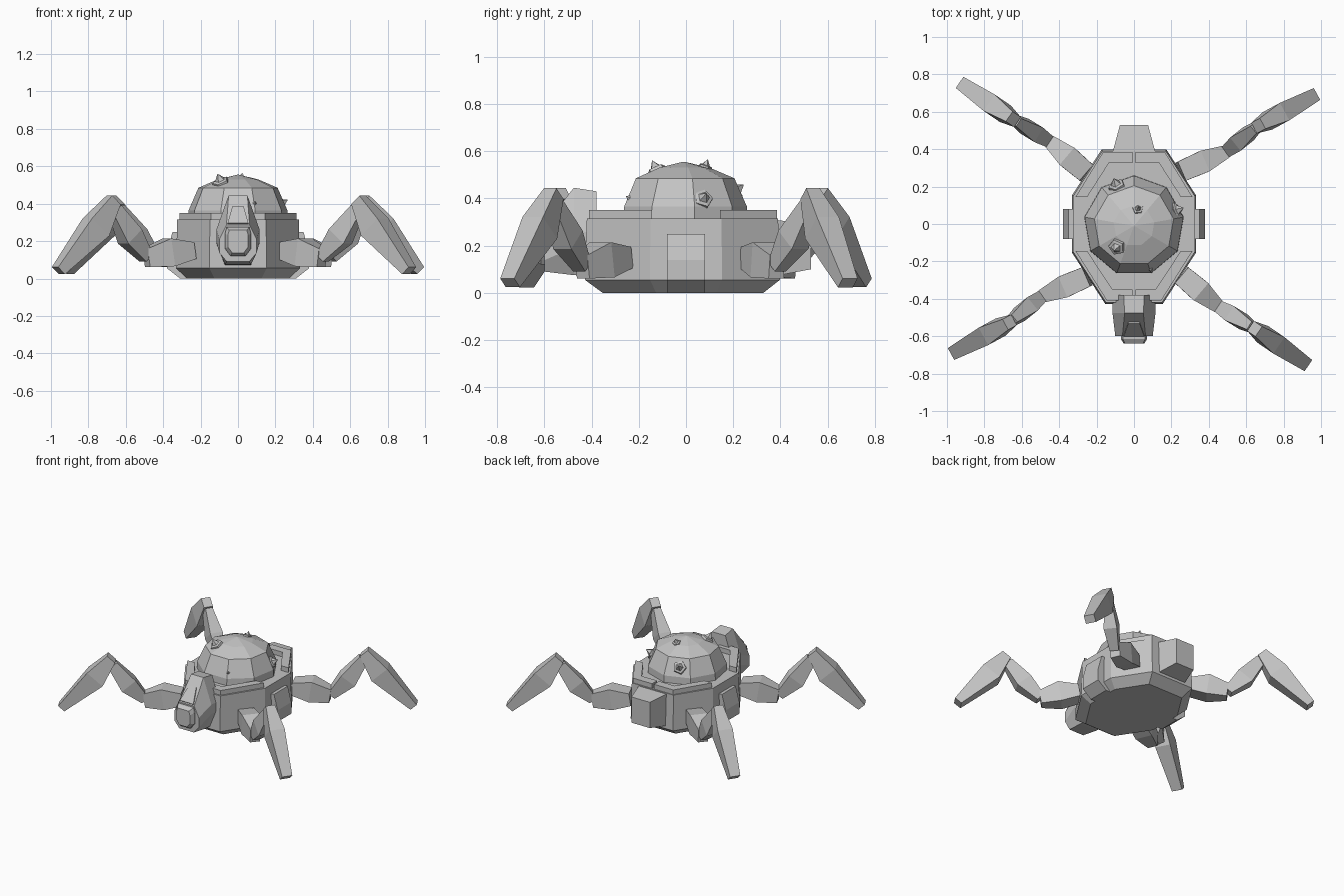
import bpy, bmesh, math
from mathutils import Vector, Matrix

if "Cube" in bpy.data.objects:
    bpy.data.objects.remove(bpy.data.objects["Cube"])

grey = bpy.data.materials.new("light_grey")
grey.diffuse_color = (0.55, 0.55, 0.55, 1)
grey.use_nodes = True
grey.node_tree.nodes["Principled BSDF"].inputs["Base Color"].default_value = grey.diffuse_color


def loft(name, rings):
    """Skin a list of equal-length point rings and cap both ends, flat faced."""
    bm = bmesh.new()
    vs = [[bm.verts.new(p) for p in r] for r in rings]
    n = len(rings[0])
    for a, b in zip(vs, vs[1:]):
        for i in range(n):
            j = (i + 1) % n
            bm.faces.new((a[i], a[j], b[j], b[i]))
    bm.faces.new(vs[0])
    bm.faces.new(vs[-1])
    bmesh.ops.remove_doubles(bm, verts=bm.verts, dist=1e-5)
    bmesh.ops.recalc_face_normals(bm, faces=bm.faces)
    me = bpy.data.meshes.new(name)
    bm.to_mesh(me)
    bm.free()
    me.materials.append(grey)
    ob = bpy.data.objects.new(name, me)
    bpy.context.collection.objects.link(ob)
    return ob


def mirrored(half):
    """Close a right-hand half outline by mirroring it across x = 0."""
    return half + [(-a, b) for a, b in reversed(half)]


def flat(outline, z, s=1.0):
    return [(x * s, y * s, z) for x, y in outline]


# Octagonal hull with an undercut belly
hull = mirrored([(0.15, -0.42), (0.325, -0.15), (0.325, 0.15), (0.17, 0.39)])
loft("hull", [flat(hull, 0.0, 0.84), flat(hull, 0.055, 1.02),
              flat(hull, 0.315)])

# Raised rim plates, one per quarter
for sx in (-1, 1):
    for label, sy, ye, xe in (("front", -1, 0.41, 0.145), ("back", 1, 0.385, 0.165)):
        strip = [(0.008, ye), (xe, ye), (0.312, 0.145), (0.25, 0.145),
                 (xe - 0.03, ye - 0.06), (0.008, ye - 0.06)]
        strip = [(x * sx, y * sy) for x, y in strip]
        loft(label + "_rim_plate", [flat(strip, 0.31), flat(strip, 0.35)])

# Side boxes with a sloping outer face
for s in (-1, 1):
    prof = [(0.27, 0.0), (0.31, 0.0), (0.38, 0.055), (0.38, 0.14),
            (0.35, 0.25), (0.27, 0.25)]
    loft("side_box", [[(s * x, y, z) for x, z in prof] for y in (-0.08, 0.08)])

# Tapered back box
loft("back_box", [[(-w, y, lo), (w, y, lo), (w, y, hi), (-w, y, hi)]
                  for y, w, lo, hi in ((0.37, 0.118, 0.07, 0.31),
                                       (0.53, 0.075, 0.10, 0.29))])

# Faceted dome
SIDES = 9
dome_c = Vector((0, -0.01, 0.27))
loft("dome", [[(r * math.cos(2 * math.pi * (i + 0.25) / SIDES),
                -0.01 + r * math.sin(2 * math.pi * (i + 0.25) / SIDES), z)
               for i in range(SIDES)]
              for z, r in ((0.30, 0.27), (0.365, 0.268), (0.485, 0.215), (0.53, 0.11),
                           (0.555, 0.004))])

# Spikes on the dome: pentagonal collar with a point
for x, y, z, s in ((-0.09, -0.12, 0.51, 0.05), (0.02, 0.08, 0.53, 0.032),
                   (0.22, 0.07, 0.395, 0.047), (0.08, -0.22, 0.39, 0.036),
                   (-0.09, 0.20, 0.425, 0.05)):
    p = Vector((x, y, z))
    m = Matrix.Translation(p) @ (p - dome_c).to_track_quat('Z', 'Y').to_matrix().to_4x4()
    loft("dome_spike", [[m @ Vector((r * s * math.cos(i * 1.2566), r * s * math.sin(i * 1.2566), h * s))
                         for i in range(5)]
                        for h, r in ((-0.7, 1.0), (0.3, 0.9), (0.4, 0.55), (1.15, 0.03))])


# Head: eight-sided section pulled forward, sloping down to the snout
def head_ring(y, top, bot, w, wt, wb):
    mid = bot + (top - bot) * 0.4
    half = [(wb, bot), (w, mid - 0.03), (w, mid + 0.04), (wt, top)]
    return [(x, y, z) for x, z in mirrored(half)]


loft("head", [head_ring(-0.38, 0.43, 0.07, 0.115, 0.055, 0.07),
              head_ring(-0.475, 0.445, 0.075, 0.115, 0.05, 0.07),
              head_ring(-0.60, 0.285, 0.09, 0.10, 0.062, 0.06)])

# Snout
loft("snout", [[(x * s, y, 0.20 + z * s) for x, z in
                mirrored([(0.04, -0.08), (0.07, -0.04), (0.07, 0.04), (0.06, 0.075)])]
               for y, s in ((-0.57, 1.0), (-0.615, 1.0), (-0.64, 0.78))])

# Brow plate lying on the sloped head face
loft("brow_plate", [[(-0.055, -0.595 - d, 0.292 + d), (0.055, -0.595 - d, 0.292 + d),
                     (0.03, -0.525 - d, 0.381 + d), (-0.03, -0.525 - d, 0.381 + d)]
                    for d in (-0.005, 0.006)])


# Legs: three spindle-shaped four-sided segments each
def segment(name, stations):
    pts = [Vector(s[:3]) for s in stations]
    axis = (pts[-1] - pts[0]).normalized()
    side = axis.cross(Vector((0, 0, 1))).normalized()
    up = side.cross(axis)
    loft(name, [[p + side * (a * s[3]) + up * (b * s[4])
                 for a, b in ((-1, -1), (1, -1), (1, 1), (-1, 1))]
                for p, s in zip(pts, stations)])


def leg(label, hip, ankle, knee, foot, turn):
    def at(p, q, t, z, w, h):
        x, y = p[0] + (q[0] - p[0]) * t, p[1] + (q[1] - p[1]) * t
        return (x * turn, y * turn, z, w, h)
    segment(label + "_hip", [at(hip, ankle, 0, 0.15, 0.055, 0.045),
                             at(hip, ankle, 0.5, 0.14, 0.06, 0.075),
                             at(hip, ankle, 1, 0.11, 0.035, 0.05)])
    segment(label + "_thigh", [at(ankle, knee, 0, 0.11, 0.03, 0.03),
                               at(ankle, knee, 0.5, 0.225, 0.045, 0.06),
                               at(ankle, knee, 0.97, 0.37, 0.025, 0.035)])
    segment(label + "_shin", [at(knee, foot, 0, 0.42, 0.032, 0.035),
                              at(knee, foot, 0.32, 0.275, 0.053, 0.07),
                              at(knee, foot, 1, 0.042, 0.036, 0.028)])


A = ((0.25, -0.27), (0.45, -0.44), (0.645, -0.56), (0.915, -0.745))
B = ((0.25, 0.28), (0.49, 0.385), (0.665, 0.525), (0.96, 0.685))
leg("front_right_leg", *A, 1)
leg("back_left_leg", *A, -1)
leg("back_right_leg", *B, 1)
leg("front_left_leg", *B, -1)
